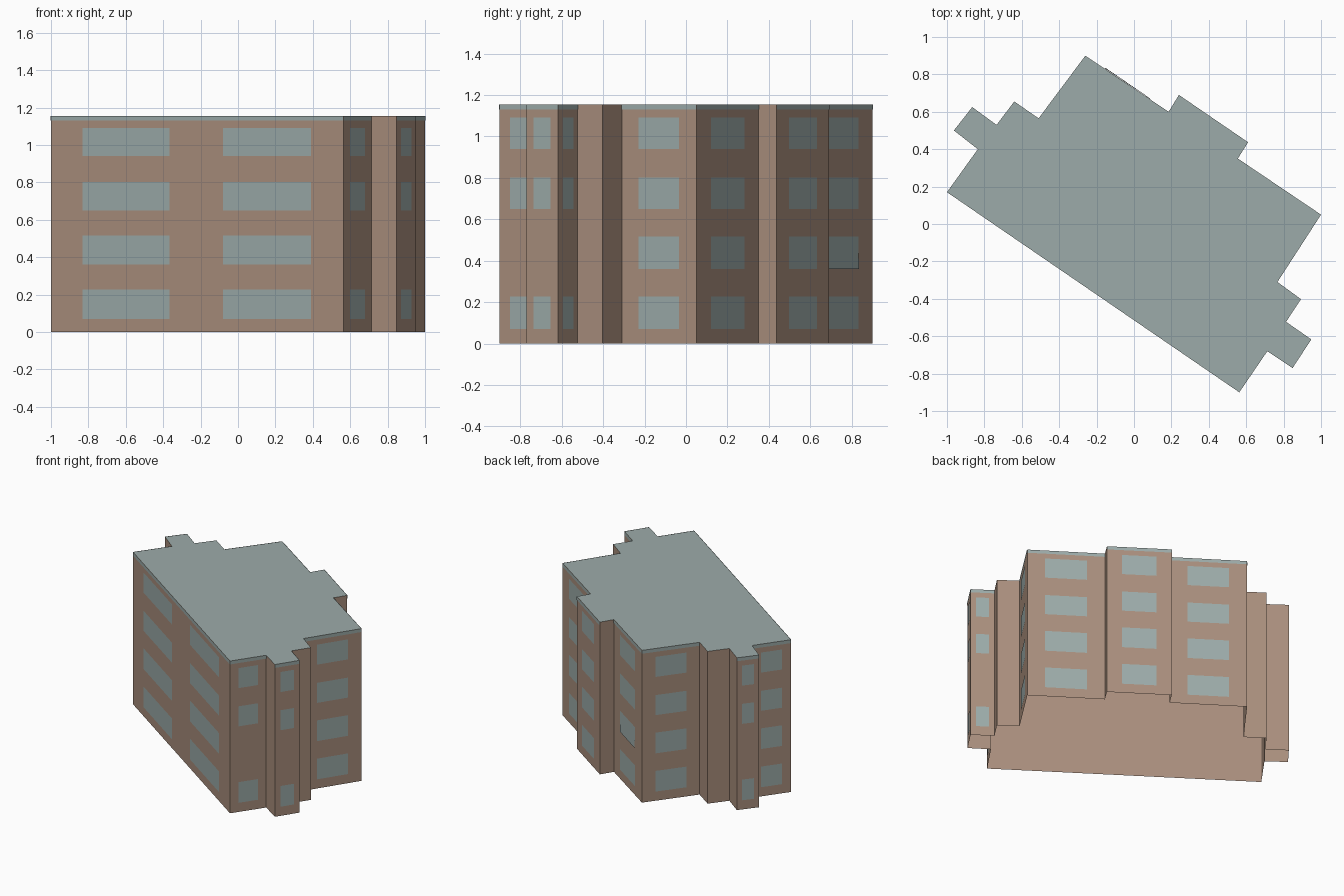
import bpy
import bmesh
from mathutils import Vector

if "Cube" in bpy.data.objects:
    bpy.data.objects.remove(bpy.data.objects["Cube"], do_unlink=True)


def make_material(name, colour):
    mat = bpy.data.materials.new(name)
    mat.use_nodes = True
    mat.diffuse_color = colour
    mat.node_tree.nodes["Principled BSDF"].inputs["Base Color"].default_value = colour
    return mat


brick = make_material("warm brown wall", (0.40, 0.275, 0.206, 1))
glass = make_material("grey teal", (0.335, 0.41, 0.40, 1))

HEIGHT = 1.155
BAND = 1.13
PROUD = 0.002
FLOORS = [(0.07, 0.227), (0.36, 0.517), (0.65, 0.802), (0.94, 1.092)]
ALL, SOME = (0, 1, 2, 3), (0, 2, 3)
SINGLE = [(0.23, 0.767)]
DOUBLE = [(0.109, 0.407), (0.59, 0.891)]

# Footprint corners, counterclockwise; each carries the window bays
# and glazed floors of the wall that starts there
PLAN = [
    ((-1.0, 0.17), DOUBLE, ALL),
    ((0.563, -0.9), SINGLE, SOME),
    ((0.713, -0.68), [], ()),
    ((0.848, -0.77), SINGLE, SOME),
    ((0.948, -0.617), SINGLE, SOME),
    ((0.813, -0.523), [], ()),
    ((0.893, -0.402), [], ()),
    ((0.767, -0.31), SINGLE, ALL),
    ((1.0, 0.05), SINGLE, ALL),
    ((0.555, 0.35), [], ()),
    ((0.61, 0.437), SINGLE, ALL),
    ((0.24, 0.69), [], ()),
    ((0.185, 0.60), SINGLE, ALL),
    ((-0.26, 0.90), SINGLE, ALL),
    ((-0.51, 0.565), [], ()),
    ((-0.64, 0.655), [], ()),
    ((-0.735, 0.53), [], ()),
    ((-0.865, 0.625), SINGLE, SOME),
    ((-0.963, 0.50), [], ()),
    ((-0.835, 0.40), SINGLE, ALL),
]


def finish(name, bm, mat):
    mesh = bpy.data.meshes.new(name)
    bm.to_mesh(mesh)
    bm.free()
    mesh.materials.append(mat)
    bpy.context.collection.objects.link(bpy.data.objects.new(name, mesh))


def corner(i, z=0.0):
    x, y = PLAN[i % len(PLAN)][0]
    return Vector((x, y, z))


def plate(bm, i, span, heights, lifts=(PROUD,) * 4):
    """Thin panel on wall i; lifts are the offsets of its four corners."""
    a, b = corner(i), corner(i + 1)
    along = (b - a).normalized()
    out = Vector((along.y, -along.x, 0))
    (left, right), (low, high) = span, heights
    spots = ((left, low), (right, low), (right, high), (left, high))
    bm.faces.new([bm.verts.new(a.lerp(b, t) + Vector((0, 0, z)) + out * lift)
                  for (t, z), lift in zip(spots, lifts)])


# Outer walls, open underneath
bm = bmesh.new()
base = [bm.verts.new(corner(i)) for i in range(len(PLAN))]
top = [bm.verts.new(corner(i, HEIGHT)) for i in range(len(PLAN))]
for i in range(len(PLAN)):
    j = (i + 1) % len(PLAN)
    bm.faces.new((base[i], base[j], top[j], top[i]))
finish("walls", bm, brick)

# Flat roof
bm = bmesh.new()
bm.faces.new([bm.verts.new(corner(i, HEIGHT)) for i in range(len(PLAN))])
finish("roof", bm, glass)

# Windows, and the cornice strip above every glazed wall
windows, cornice = bmesh.new(), bmesh.new()
LOOSE_WALL, LOOSE_FLOOR = 12, 1
for i, (_, bays, floors) in enumerate(PLAN):
    if bays:
        plate(cornice, i, (0, 1), (BAND, HEIGHT))
    for bay in bays:
        for f in floors:
            if (i, f) != (LOOSE_WALL, LOOSE_FLOOR):
                plate(windows, i, bay, FLOORS[f])
finish("windows", windows, glass)
finish("cornice", cornice, glass)

# One back window pane leans out slightly at its lower edge
bm = bmesh.new()
plate(bm, LOOSE_WALL, SINGLE[0], FLOORS[LOOSE_FLOOR], (0.004, 0.006, PROUD, PROUD))
finish("leaning_back_window", bm, glass)
